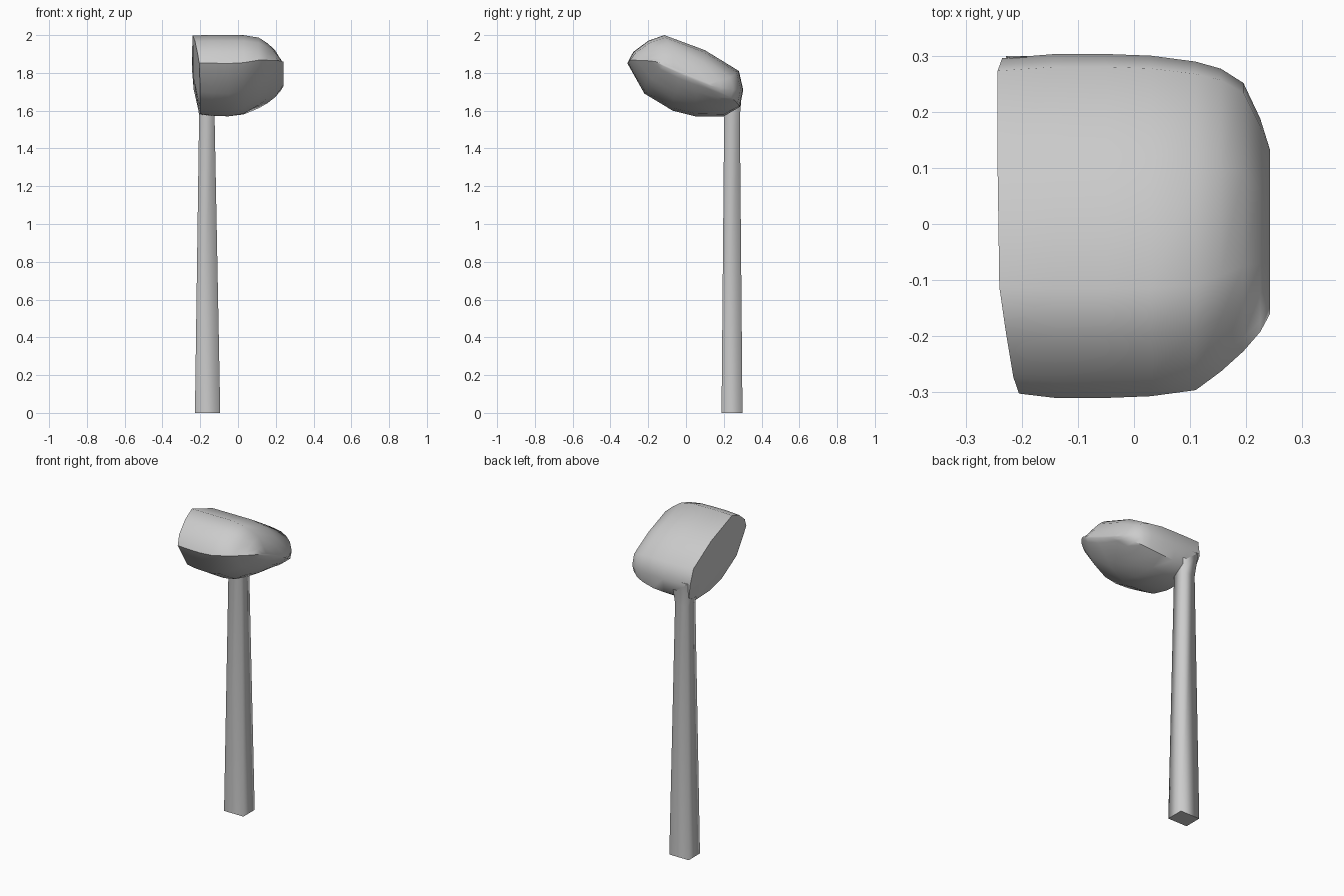
import bpy, bmesh

if "Cube" in bpy.data.objects:
    bpy.data.objects.remove(bpy.data.objects["Cube"])


def make_object(name, bm):
    bmesh.ops.recalc_face_normals(bm, faces=bm.faces)
    mesh = bpy.data.meshes.new(name)
    bm.to_mesh(mesh)
    bm.free()
    ob = bpy.data.objects.new(name, mesh)
    bpy.context.collection.objects.link(ob)
    return ob


def smooth(ob, angle):
    bpy.ops.object.select_all(action='DESELECT')
    ob.select_set(True)
    bpy.context.view_layer.objects.active = ob
    bpy.ops.object.shade_smooth_by_angle(angle=angle)


def bridge(bm, a, b):
    n = len(a)
    for i in range(n):
        bm.faces.new((a[i], a[(i + 1) % n], b[(i + 1) % n], b[i]))


# Club head: side outline (y, z) plus the x position of the striking face there
outline = [(-.31, 1.85, -.205), (-.28, 1.91, -.215), (-.20, 1.97, -.228),
           (-.115, 2.0, -.24), (.10, 1.92, -.243), (.28, 1.81, -.243),
           (.303, 1.71, -.235), (.285, 1.62, -.215), (.20, 1.57, -.205),
           (.05, 1.57, -.20), (-.07, 1.60, -.20), (-.22, 1.69, -.20)]


def rim_z(y):
    return 1.79 - .45 * y


# Sections: x (None = face), y centre, length scale, sole scale, crown scale
sections = [(None, 0, .975, 1, .94),
            (-.14, 0, 1, 1, .98),
            (-.05, 0, 1, 1, 1),
            (.03, 0, .99, 1, .93),
            (.11, 0, .955, .93, .70),
            (.155, .01, .88, .80, .52),
            (.195, .015, .78, .62, .33),
            (.225, 0, .62, .32, .16),
            (.242, -.012, .48, .06, .04)]

bm = bmesh.new()
rings = []
for x, cy, length, sole, crown in sections:
    ring = []
    for y, z, face_x in outline:
        h = z - rim_z(y)
        ny = cy + y * length
        nz = rim_z(ny) + h * (sole if h > 0 else crown)
        ring.append(bm.verts.new((face_x if x is None else x, ny, min(nz, 2.0))))
    if rings:
        bridge(bm, rings[-1], ring)
    rings.append(ring)
# slightly bulged striking face, closed rear rim
hub = bm.verts.new((-.237, .03, 1.78))
n = len(outline)
for i in range(n):
    bm.faces.new((hub, rings[0][(i + 1) % n], rings[0][i]))
bm.faces.new(rings[-1])
smooth(make_object("club_head", bm), 0.85)

# Square tapered shaft flaring into the hosel: z, x min, x max, y min, y max
levels = [(0, -.228, -.094, .188, .299),
          (1.57, -.206, -.124, .202, .285),
          (1.72, -.222, -.11, .19, .298)]
bm = bmesh.new()
rings = []
for z, x0, x1, y0, y1 in levels:
    ring = [bm.verts.new((x, y, z)) for x, y in ((x0, y0), (x1, y0), (x1, y1), (x0, y1))]
    if rings:
        bridge(bm, rings[-1], ring)
    rings.append(ring)
bm.faces.new(rings[0])
bm.faces.new(rings[-1])
shaft = make_object("shaft", bm)
smooth(shaft, 1.7)
for p in shaft.data.polygons:
    if abs(p.normal.z) > .9:
        p.use_smooth = False
